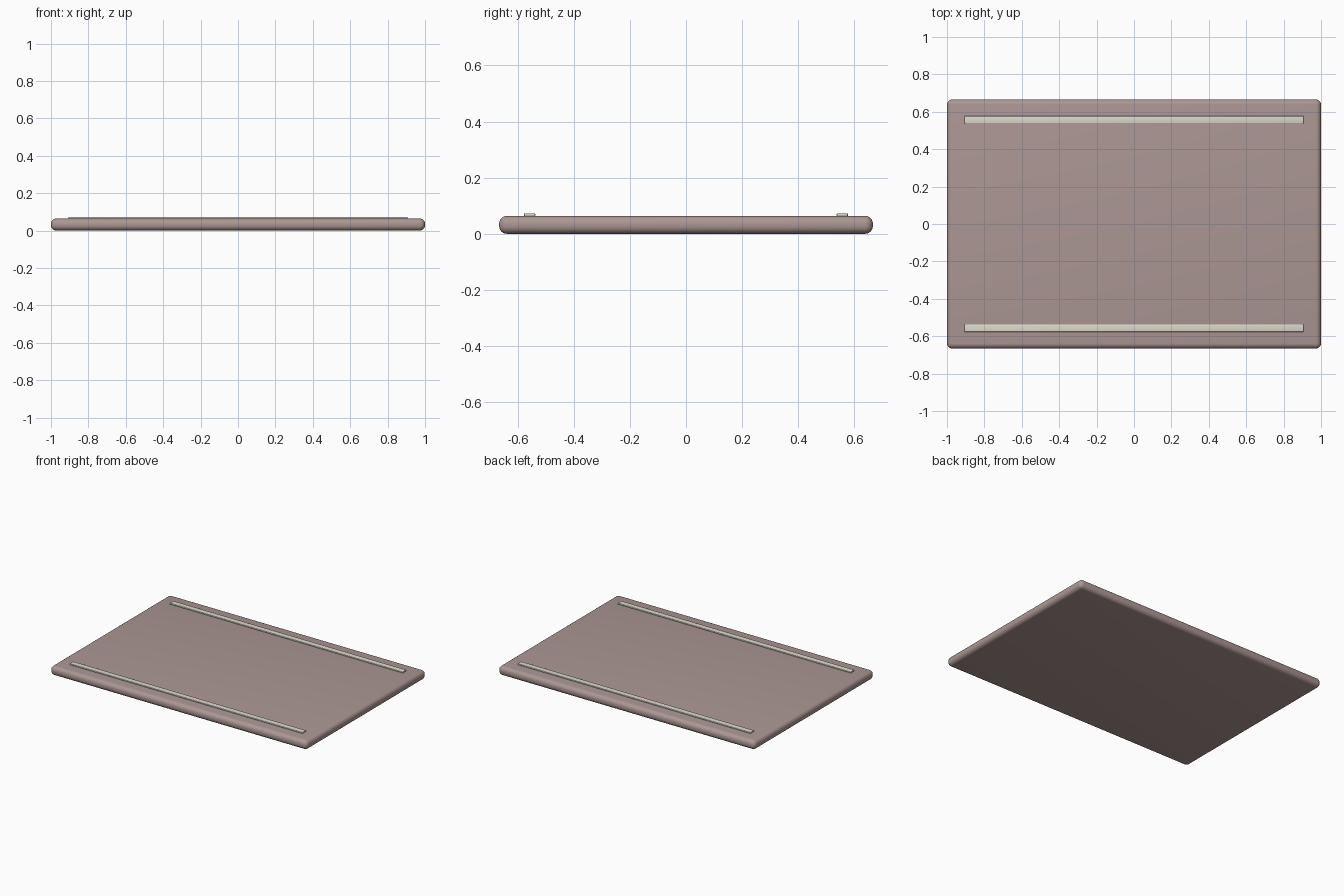
import bpy

if "Cube" in bpy.data.objects:
    bpy.data.objects.remove(bpy.data.objects["Cube"])


def rounded_box(name, size, centre, radius, segments, color):
    bpy.ops.mesh.primitive_cube_add(size=1, location=centre)
    ob = bpy.context.object
    ob.name = name
    ob.scale = size
    bpy.ops.object.transform_apply(location=False, rotation=False, scale=True)
    mod = ob.modifiers.new("rounded_edges", 'BEVEL')
    mod.width = radius
    mod.segments = segments
    bpy.ops.object.modifier_apply(modifier=mod.name)
    bpy.ops.object.shade_smooth_by_angle()
    mat = bpy.data.materials.new(name + "_colour")
    mat.diffuse_color = color
    mat.use_nodes = True
    mat.node_tree.nodes["Principled BSDF"].inputs["Base Color"].default_value = mat.diffuse_color
    ob.data.materials.append(mat)
    return ob


# Flat slab with rounded edges
rounded_box("slab", (2.0, 1.332, 0.064), (0, 0, 0.032), 0.028, 6,
            (0.41, 0.31, 0.295, 1))

# Thin raised strips along the front and back edges
for name, side in (("front_strip", -1), ("back_strip", 1)):
    rounded_box(name, (1.812, 0.04, 0.010), (0, side * 0.557, 0.068), 0.003, 3,
                (0.72, 0.70, 0.60, 1))
